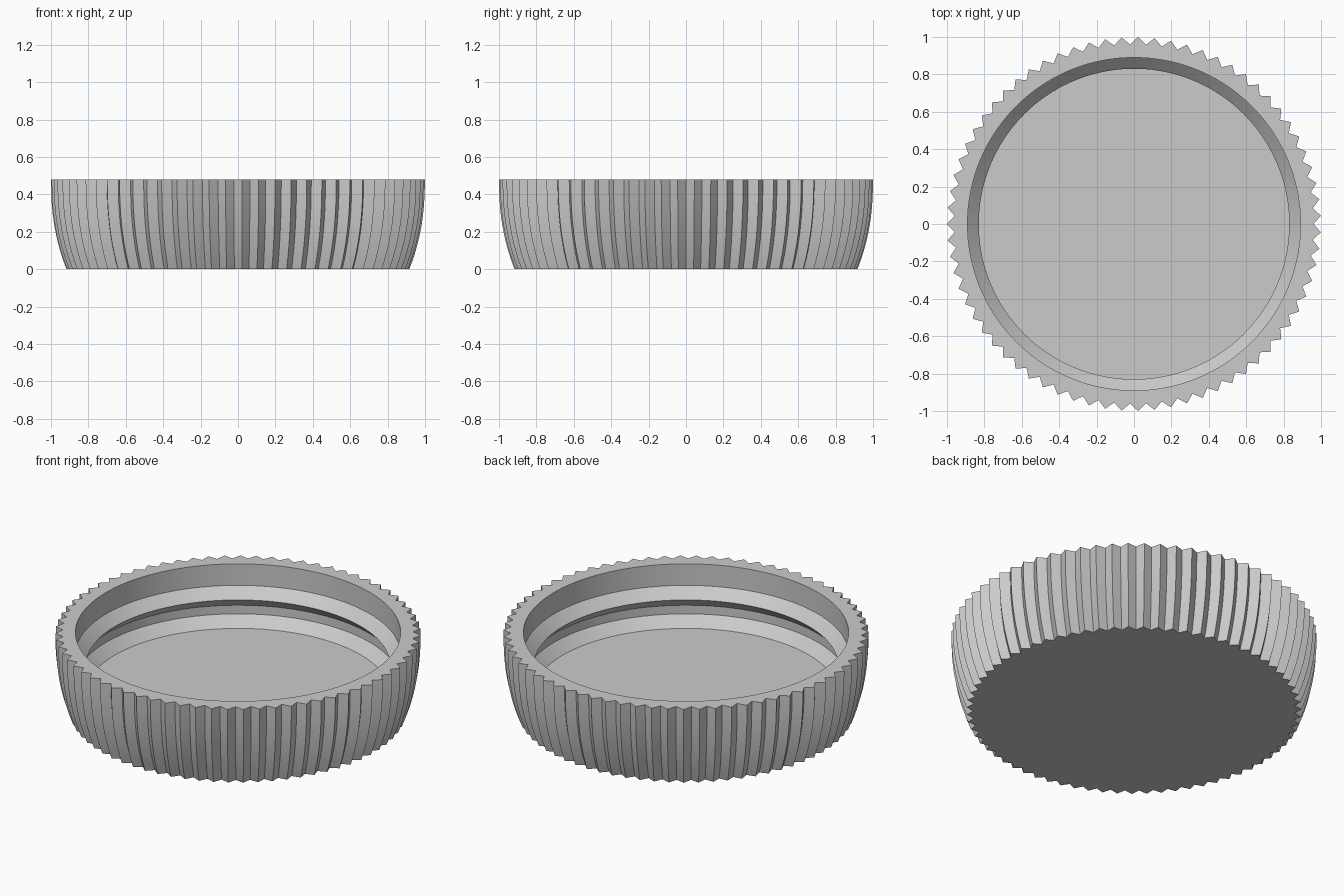
import bpy
import bmesh
from math import sin, cos, pi, radians

if "Cube" in bpy.data.objects:
    bpy.data.objects.remove(bpy.data.objects["Cube"])

TEETH = 71
SEGMENTS = TEETH * 2
HEIGHT = 0.48
BORE = 0.89
THREAD = 0.83
TOOTH_RATIO = 0.96

grey = bpy.data.materials.new("plain_grey")
grey.use_nodes = True
grey.diffuse_color = (0.6, 0.6, 0.6, 1)
grey.node_tree.nodes["Principled BSDF"].inputs["Base Color"].default_value = (0.6, 0.6, 0.6, 1)


def lathe(name, profile):
    """Revolve (radius, z, toothed) points and cap both ends."""
    bm = bmesh.new()
    rings = []
    for radius, z, toothed in profile:
        ring = []
        for i in range(SEGMENTS):
            a = pi + 2 * pi * i / SEGMENTS
            r = radius * (TOOTH_RATIO if toothed and i % 2 else 1)
            ring.append(bm.verts.new((r * cos(a), r * sin(a), z)))
        rings.append(ring)
    bm.faces.new(rings[0])
    bm.faces.new(rings[-1])
    for low, high in zip(rings, rings[1:]):
        for i in range(SEGMENTS):
            j = (i + 1) % SEGMENTS
            bm.faces.new((low[i], low[j], high[j], high[i]))
    bmesh.ops.recalc_face_normals(bm, faces=bm.faces)
    mesh = bpy.data.meshes.new(name)
    bm.to_mesh(mesh)
    bm.free()
    mesh.materials.append(grey)
    obj = bpy.data.objects.new(name, mesh)
    bpy.context.collection.objects.link(obj)
    bpy.ops.object.select_all(action="DESELECT")
    obj.select_set(True)
    bpy.context.view_layer.objects.active = obj
    bpy.ops.object.shade_smooth_by_angle(angle=radians(30))


# Bulging toothed outside
STEPS = 10
outside = [(1 - 0.083 * (1 - k / STEPS) ** 2.3, HEIGHT * k / STEPS, True)
           for k in range(STEPS + 1)]

# Round bore with a pointed thread ridge, then a lower ridge that meets the floor
inside = [(BORE, HEIGHT, False),
          (BORE, 0.35, False), (THREAD, 0.29, False), (BORE, 0.23, False),
          (BORE, 0.178, False), (THREAD, 0.118, False)]

lathe("screw_cap", outside + inside)
